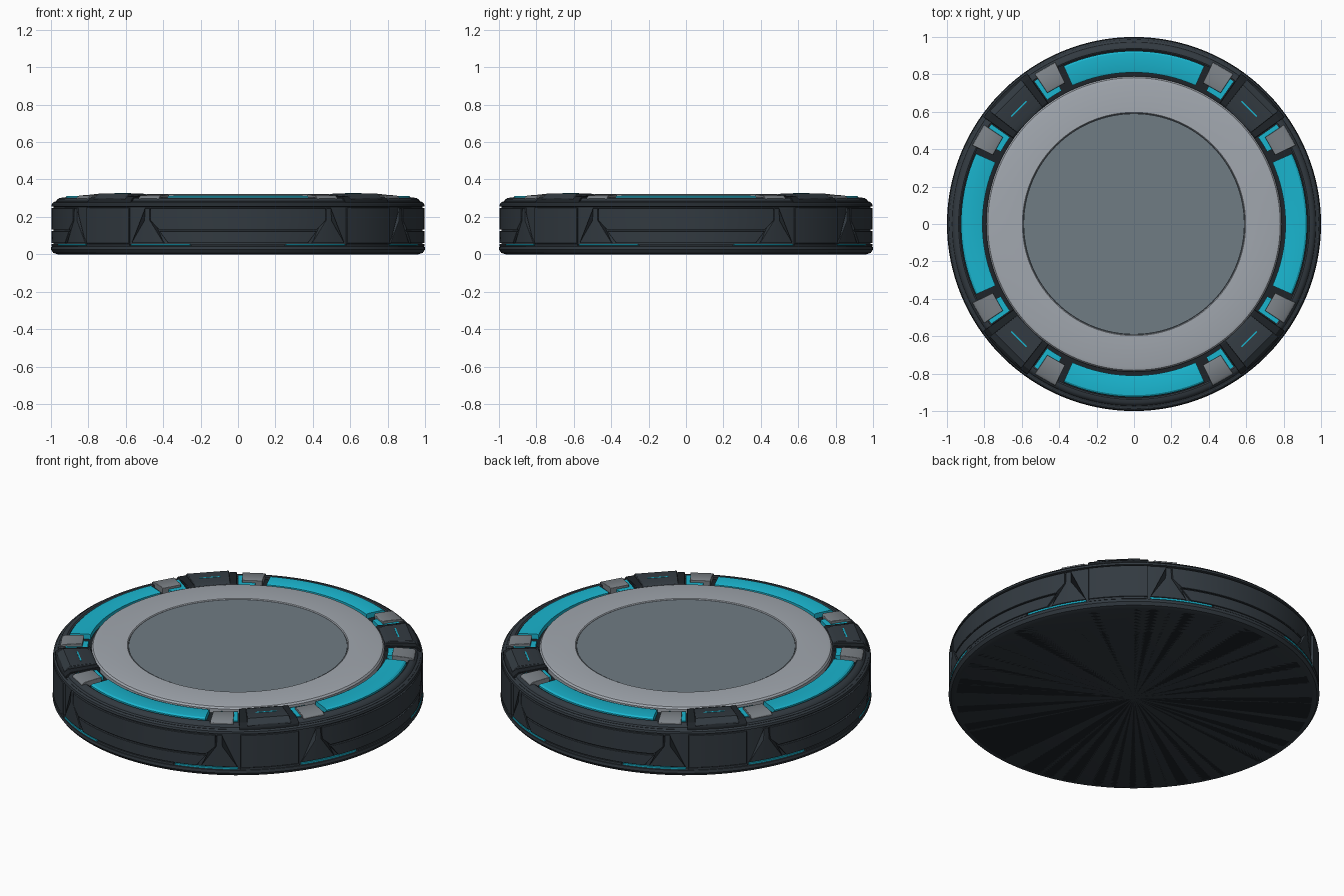
import bpy, bmesh
from math import radians, cos, sin, pi

if "Cube" in bpy.data.objects:
    bpy.data.objects.remove(bpy.data.objects["Cube"])


def material(name, r, g, b):
    m = bpy.data.materials.new(name)
    m.diffuse_color = (r, g, b, 1)
    m.use_nodes = True
    m.node_tree.nodes["Principled BSDF"].inputs["Base Color"].default_value = m.diffuse_color
    return m


BODY = material("charcoal", 0.032, 0.042, 0.052)
DARK = material("black", 0.013, 0.017, 0.021)
CYAN = material("cyan", 0.01, 0.46, 0.62)
LIGHT = material("light_grey", 0.36, 0.39, 0.43)
SLATE = material("slate", 0.16, 0.20, 0.23)
MID = material("mid_grey", 0.20, 0.22, 0.24)


def finish(name, bm, mat, bevel=0):
    bmesh.ops.recalc_face_normals(bm, faces=bm.faces)
    me = bpy.data.meshes.new(name)
    bm.to_mesh(me)
    bm.free()
    ob = bpy.data.objects.new(name, me)
    bpy.context.collection.objects.link(ob)
    me.materials.append(mat)
    if bevel:
        mod = ob.modifiers.new("bevel", 'BEVEL')
        mod.width = bevel
        mod.segments = 2
        mod.limit_method = 'ANGLE'
        mod.angle_limit = radians(40)
    bpy.ops.object.select_all(action='DESELECT')
    ob.select_set(True)
    bpy.context.view_layer.objects.active = ob
    bpy.ops.object.shade_smooth_by_angle(angle=radians(30))
    return ob


def lathe(name, profile, mat, n=128):
    """Full revolve of an (r, z) profile; closed unless it starts and ends on the axis."""
    bm = bmesh.new()
    on_axis = profile[0][0] == 0
    rings = []
    for r, z in profile:
        if r == 0:
            rings.append([bm.verts.new((0, 0, z))] * n)
        else:
            rings.append([bm.verts.new((r * cos(2 * pi * i / n), r * sin(2 * pi * i / n), z))
                          for i in range(n)])
    for k in range(len(rings) - (1 if on_axis else 0)):
        a, b = rings[k], rings[(k + 1) % len(rings)]
        for i in range(n):
            j = (i + 1) % n
            bm.faces.new(list(dict.fromkeys((a[i], a[j], b[j], b[i]))))
    return finish(name, bm, mat)


def arcs(name, profile, spans, mat, n=8, bevel=0):
    """Capped arc segments, four-fold. Profile (r, z[, extra degrees at each end])."""
    bm = bmesh.new()
    for quarter in range(4):
        for a0, a1 in spans:
            rings = []
            for i in range(n + 1):
                ring = []
                for p in profile:
                    d = p[2] if len(p) > 2 else 0
                    a = radians(90 * quarter + (a0 - d) + (a1 - a0 + 2 * d) * i / n)
                    ring.append(bm.verts.new((p[0] * cos(a), p[0] * sin(a), p[1])))
                rings.append(ring)
            m = len(profile)
            for a, b in zip(rings, rings[1:]):
                for k in range(m):
                    j = (k + 1) % m
                    bm.faces.new((a[k], a[j], b[j], b[k]))
            bm.faces.new(rings[0])
            bm.faces.new(rings[-1])
    return finish(name, bm, mat, bevel)


def box(r0, r1, z0, z1):
    return [(r0, z0), (r1, z0), (r1, z1), (r0, z1)]


# Main body: base lip, recessed wall and the channel on top
lathe("base_body", [(0, 0), (0.965, 0), (0.988, 0.008), (1.0, 0.025), (0.998, 0.042),
                    (0.986, 0.045), (0.986, 0.28), (0, 0.28)], BODY)
lathe("bottom_plate", [(0, -0.0), (0.96, -0.0), (0.96, 0.004), (0, 0.004)], DARK)

# Upper rim, with a fine step around its shoulder
lathe("upper_rim", [(0.93, 0.27), (0.93, 0.298), (0.938, 0.303), (0.955, 0.301), (0.968, 0.292),
                    (0.972, 0.284), (0.985, 0.279), (0.995, 0.27), (0.998, 0.257),
                    (0.986, 0.254), (0.97, 0.254)], BODY)

# Top plates
lathe("top_ring", [(0.592, 0.275), (0.592, 0.318), (0.597, 0.322), (0.765, 0.322), (0.782, 0.318),
                   (0.79, 0.308), (0.79, 0.275)], LIGHT)
lathe("center_disc", [(0, 0.275), (0.59, 0.275), (0.59, 0.318), (0, 0.318)], SLATE)
lathe("channel_floor", box(0.785, 0.935, 0.275, 0.284), DARK)

# Glowing strips on top and at the foot of the wall
arcs("light_arc", [(0.81, 0.28), (0.925, 0.28), (0.925, 0.304), (0.915, 0.311), (0.82, 0.314),
                   (0.81, 0.31)], [(-24, 24)], CYAN, 24)
arcs("light_tab", box(0.81, 0.93, 0.28, 0.304), [(28.5, 35), (55, 61.5)], CYAN)
arcs("foot_light", box(0.97, 0.996, 0.046, 0.056), [(15, 35), (55, 75)], CYAN)

# Side wall panels separated by thin seams
arcs("wall_panel_lower", [(0.97, 0.06), (0.998, 0.06), (0.998, 0.124, 3), (0.97, 0.124, 3)],
     [(-22, 22)], BODY, 20, 0.002)
arcs("wall_panel_upper", [(0.97, 0.132, 3), (0.998, 0.132, 3), (0.998, 0.18, 6), (0.998, 0.247, 6),
                          (0.97, 0.247, 6), (0.97, 0.18, 6)], [(-22, 22)], BODY, 20, 0.002)
flank = [(0.97, 0.06, 2.5), (0.996, 0.06, 2.5), (0.996, 0.18, -2.4), (0.996, 0.247, -2.4),
         (0.97, 0.247, -2.4), (0.97, 0.18, -2.4)]
arcs("flank_panel", flank, [(26, 32.4), (57.6, 64)], BODY, 6, 0.002)
arcs("foot_skirt", box(0.97, 0.997, 0.044, 0.056), [(-14.5, 14.5), (35.6, 54.4)], BODY, 12)
arcs("corner_panel", box(0.97, 0.999, 0.058, 0.25), [(35.8, 54.2)], BODY, 10, 0.002)

# Corner clamps: dark jaws, raised cap and glowing slit
arcs("clamp_jaw", [(0.79, 0.275), (0.99, 0.262), (0.985, 0.29), (0.96, 0.309), (0.80, 0.316),
                   (0.79, 0.31)], [(35.4, 54.6)], DARK, 4, 0.002)
arcs("clamp_cap", [(0.795, 0.29), (0.985, 0.27), (0.978, 0.302), (0.945, 0.3255), (0.82, 0.3255),
                   (0.795, 0.316)], [(38, 52)], BODY, 1, 0.003)
arcs("clamp_slit", box(0.868, 0.876, 0.31, 0.327), [(41.2, 48.8)], CYAN, 1)

# Grey blocks beside each clamp
arcs("side_block", [(0.84, 0.285), (0.963, 0.285), (0.96, 0.305), (0.945, 0.314), (0.85, 0.321),
                    (0.84, 0.317)], [(26, 33.5), (56.5, 64)], MID, 1, 0.002)
